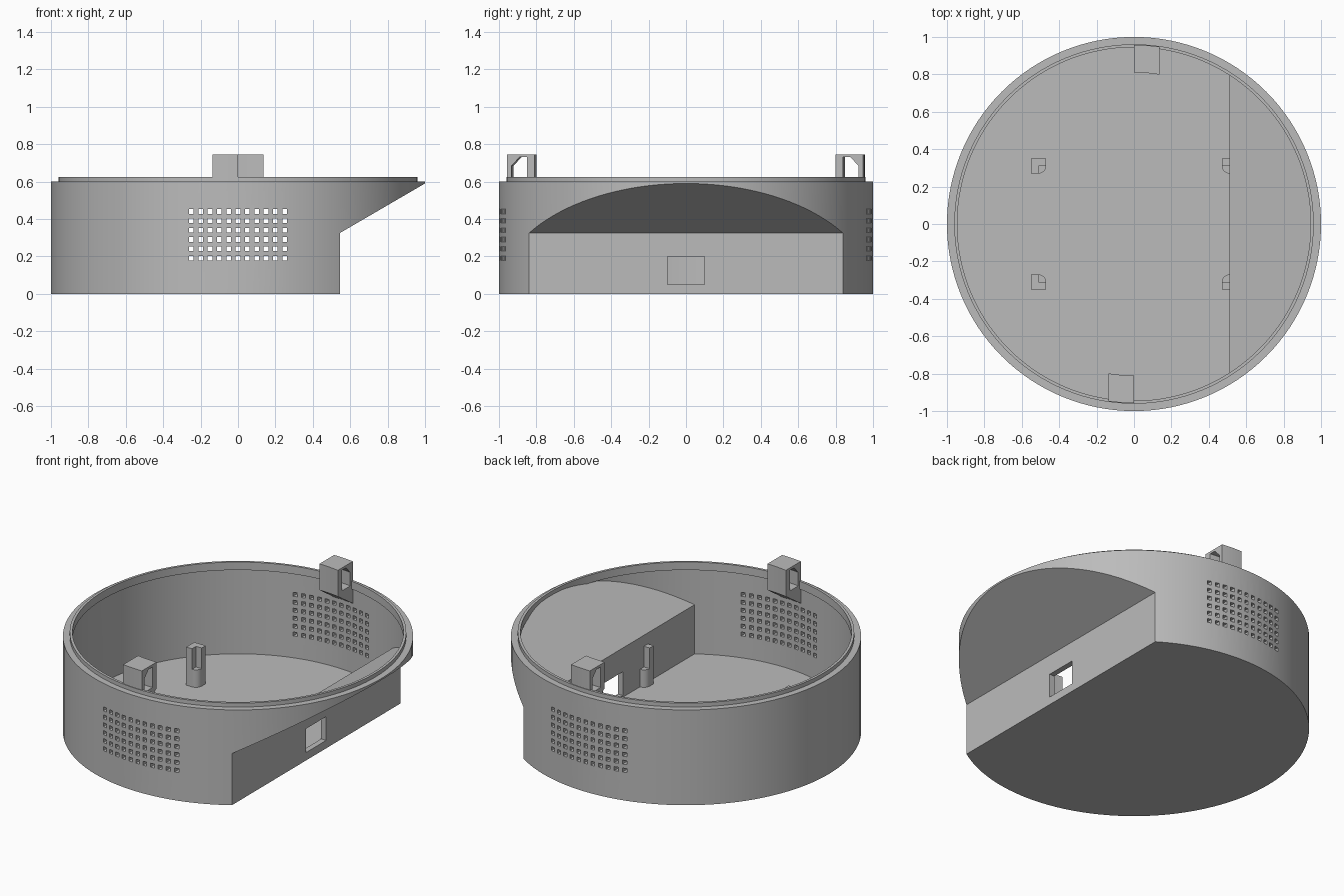
import bpy, bmesh, math

cube = bpy.data.objects.get("Cube")
if cube:
    bpy.data.objects.remove(cube, do_unlink=True)

grey = bpy.data.materials.new("plain grey")
grey.use_nodes = True
COLOUR = (0.5, 0.5, 0.5, 1)
grey.diffuse_color = COLOUR
grey.node_tree.nodes["Principled BSDF"].inputs["Base Color"].default_value = COLOUR


def finish(name, bm):
    bmesh.ops.recalc_face_normals(bm, faces=bm.faces)
    mesh = bpy.data.meshes.new(name)
    bm.to_mesh(mesh)
    bm.free()
    mesh.materials.append(grey)
    obj = bpy.data.objects.new(name, mesh)
    bpy.context.collection.objects.link(obj)
    return obj


def add_loft(bm, rings, closed=False):
    """Skin matching rings of points; cap the ends unless closed."""
    loops = [[bm.verts.new(p) for p in ring] for ring in rings]
    pairs = list(zip(loops, loops[1:]))
    if closed:
        pairs.append((loops[-1], loops[0]))
    else:
        bm.faces.new(loops[0])
        bm.faces.new(loops[-1])
    for a, b in pairs:
        for i in range(len(a)):
            j = (i + 1) % len(a)
            bm.faces.new((a[i], a[j], b[j], b[i]))


def loft(name, rings, closed=False):
    bm = bmesh.new()
    add_loft(bm, rings, closed)
    return finish(name, bm)


def box_rings(x0, x1, y0, y1, z0, z1):
    return [[(x0, y0, z), (x1, y0, z), (x1, y1, z), (x0, y1, z)] for z in (z0, z1)]


SEGMENTS = 128
ANGLES = [2 * math.pi * i / SEGMENTS for i in range(SEGMENTS)]


def cylinder(name, r, z0, z1):
    return loft(name, [[(r * math.cos(a), r * math.sin(a), z) for a in ANGLES]
                       for z in (z0, z1)])


def prism(name, profile):
    return loft(name, [[(x, y, z) for x, z in profile] for y in (-1.2, 1.2)])


def combine(target, tool, operation="DIFFERENCE"):
    mod = target.modifiers.new("cut", "BOOLEAN")
    mod.operation, mod.solver, mod.object = operation, "EXACT", tool
    bpy.context.view_layer.objects.active = target
    bpy.ops.object.modifier_apply(modifier=mod.name)
    bpy.data.objects.remove(tool, do_unlink=True)


def smooth(obj):
    bpy.ops.object.select_all(action="DESELECT")
    obj.select_set(True)
    bpy.context.view_layer.objects.active = obj
    bpy.ops.object.shade_smooth_by_angle(angle=math.radians(30))


# Round housing with a flat, undercut side
SLOPE = 0.582
FLAT, STEP = 0.545, 0.325
RIM, WALL, FLOOR = 0.6, 0.04, 0.04


def side_profile(flat, step, bottom, top):
    end = 1.3
    return [(-1.2, bottom), (flat, bottom), (flat, step),
            (end, step + SLOPE * (end - flat)), (end, top), (-1.2, top)]


housing = cylinder("housing", 1, 0, RIM)
combine(housing, prism("outer_limit", side_profile(FLAT, STEP, -0.1, 1)), "INTERSECT")
cavity = cylinder("cavity", 1 - WALL, FLOOR, 0.9)
combine(cavity, prism("inner_limit", side_profile(0.51, 0.35, -0.1, 1.2)), "INTERSECT")
combine(housing, cavity)

# Port opening in the flat side
combine(housing, loft("port_cutter", box_rings(0.45, 0.6, -0.1, 0.1, 0.05, 0.2)))

# Grid of vents through the front and back walls
HALF = 0.0125
bm = bmesh.new()
for column in range(11):
    for row in range(6):
        x, z = -0.25 + 0.05 * column, 0.19 + 0.05 * row
        add_loft(bm, box_rings(x - HALF, x + HALF, -1.1, 1.1, z - HALF, z + HALF))
combine(housing, finish("vent_cutter", bm))
smooth(housing)

# Raised lip inside the rim
section = [(0.945, 0.575), (0.961, 0.575), (0.961, 0.625), (0.945, 0.625)]
lip = loft("rim_lip", [[(r * math.cos(a), r * math.sin(a), z) for r, z in section]
                       for a in ANGLES], closed=True)
smooth(lip)


# Hollow clips that follow the curve of the rim
def curved_bar(name, profile, x0, x1, side):
    rings = []
    for i in range(9):
        x = x0 + (x1 - x0) * i / 8
        rings.append([(side * x, side * math.sqrt(r * r - x * x), z) for r, z in profile])
    return loft(name, rings)


CLIP = [(0.81, 0.745), (0.957, 0.745), (0.957, 0.48), (0.81, 0.58)]
TUNNEL = [(0.85, 0.73), (0.89, 0.73), (0.932, 0.685), (0.932, 0.6), (0.85, 0.6)]
for name, side in (("back_clip", 1), ("front_clip", -1)):
    clip = curved_bar(name, CLIP, 0, 0.137, side)
    combine(clip, curved_bar("tunnel_cutter", TUNNEL, -0.03, 0.17, side))
    smooth(clip)

# Four notched corner posts, each rounded towards the middle
POST = 0.04
for x_name, sx in (("left", 1), ("right", -1)):
    for y_name, sy in (("back", 1), ("front", -1)):
        cx, cy = 0.51, 0.31
        outer = cx + (0.025 if sx > 0 else POST)
        outline = [(cx - POST, cy + POST), (outer, cy + POST), (outer, cy - POST)]
        for i in range(7):
            a = math.pi / 2 * i / 6
            outline.append((cx - POST * math.sin(a), cy - POST * math.cos(a)))
        post = loft(y_name + "_" + x_name + "_post",
                    [[(sx * x, sy * y, z) for x, y in outline]
                     for z in (FLOOR - 0.01, 0.28)])
        notch = [[(sx * x, sy * y, z) for x, y, z in ring] for ring in
                 box_rings(cx - 0.1, cx, cy - 0.1, cy, 0.15, 0.4)]
        combine(post, loft("notch_cutter", notch))
        smooth(post)
